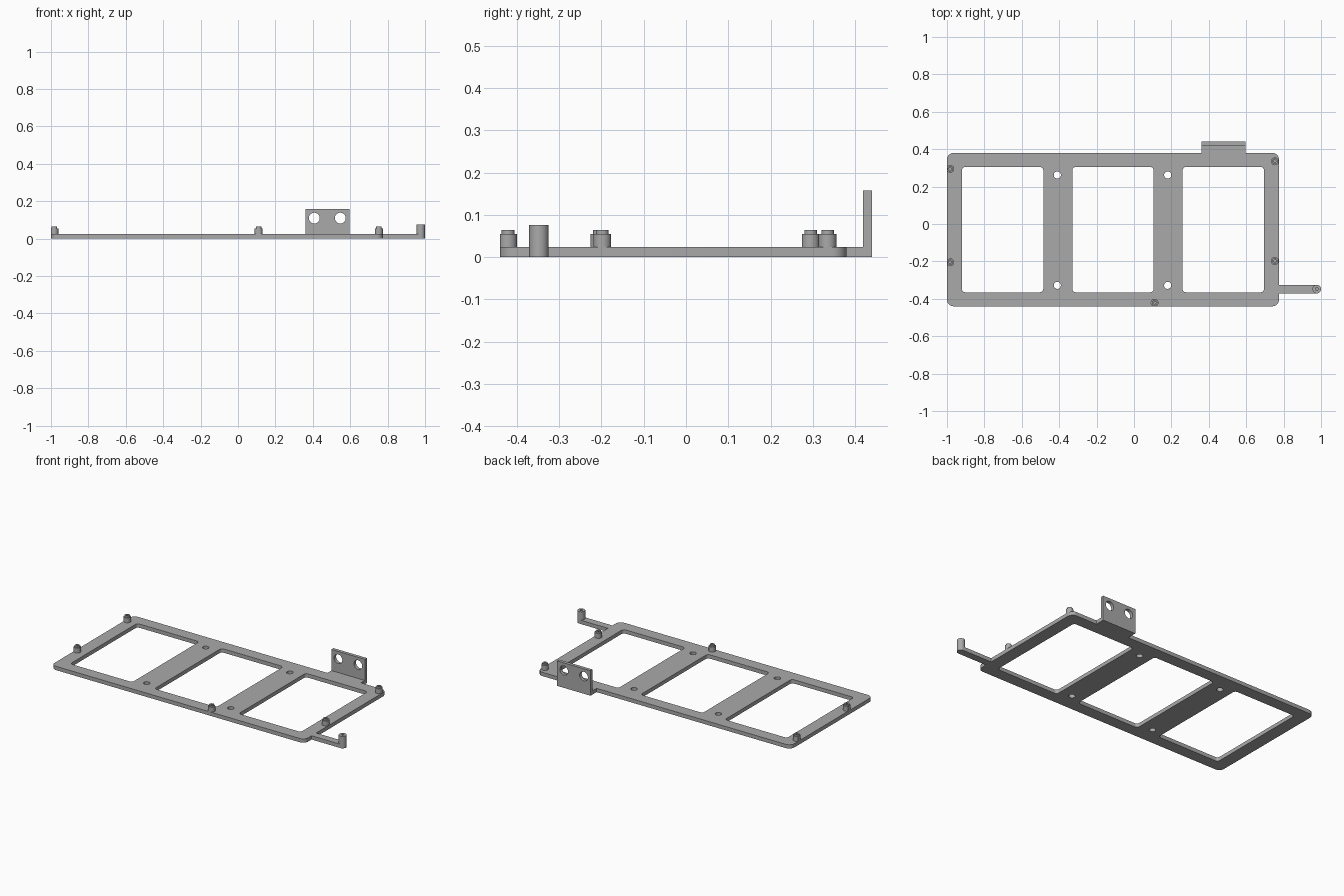
import bpy
import bmesh
from math import pi, cos, sin, radians
from mathutils import Matrix

cube = bpy.data.objects.get("Cube")
if cube:
    bpy.data.objects.remove(cube, do_unlink=True)

grey = bpy.data.materials.new("plain grey")
grey.use_nodes = True
grey.diffuse_color = (0.4, 0.4, 0.4, 1)
grey.node_tree.nodes["Principled BSDF"].inputs["Base Color"].default_value = (0.4, 0.4, 0.4, 1)

LEFT, RIGHT, FRONT, BACK = -1.0, 0.775, -0.44, 0.38
THICK = 0.024


def arc(x, y, r, start=0, sweep=360, n=24):
    count = n if sweep == 360 else n + 1
    return [(x + r * cos(radians(start + sweep * i / n)),
             y + r * sin(radians(start + sweep * i / n))) for i in range(count)]


def rounded(x0, x1, y0, y1, r):
    return (arc(x0 + r, y0 + r, r, 180, 90, 6) + arc(x1 - r, y0 + r, r, 270, 90, 6)
            + arc(x1 - r, y1 - r, r, 0, 90, 6) + arc(x0 + r, y1 - r, r, 90, 90, 6))


def slab(name, loops, low, high, upright=False):
    """Extrude an outline with holes, flat (along z) or upright (along y)."""
    curve = bpy.data.curves.new(name, "CURVE")
    curve.dimensions = "2D"
    curve.fill_mode = "BOTH"
    curve.extrude = (high - low) / 2
    for loop in loops:
        spline = curve.splines.new("POLY")
        spline.points.add(len(loop) - 1)
        for point, (x, y) in zip(spline.points, loop):
            point.co = (x, y, 0, 1)
        spline.use_cyclic_u = True
    temp = bpy.data.objects.new(name + " outline", curve)
    bpy.context.collection.objects.link(temp)
    graph = bpy.context.evaluated_depsgraph_get()
    mesh = bpy.data.meshes.new_from_object(temp.evaluated_get(graph))
    bpy.data.objects.remove(temp, do_unlink=True)
    mesh.name = name

    middle = (low + high) / 2
    move = Matrix.Translation((0, 0, middle))
    if upright:
        move = Matrix.Translation((0, middle, 0)) @ Matrix.Rotation(pi / 2, 4, "X")
    bm = bmesh.new()
    bm.from_mesh(mesh)
    bmesh.ops.transform(bm, matrix=move, verts=bm.verts)
    bmesh.ops.remove_doubles(bm, verts=bm.verts, dist=0.00005)
    bmesh.ops.recalc_face_normals(bm, faces=bm.faces)
    bm.to_mesh(mesh)
    bm.free()
    mesh.materials.clear()
    mesh.materials.append(grey)
    obj = bpy.data.objects.new(name, mesh)
    bpy.context.collection.objects.link(obj)
    bpy.ops.object.select_all(action="DESELECT")
    obj.select_set(True)
    bpy.context.view_layer.objects.active = obj
    bpy.ops.object.shade_smooth_by_angle(angle=radians(30))
    return obj


# Base frame with the side arm and the rear tab in one outline
r = 0.035
arm_x, arm_y, arm_r = 0.977, -0.348, 0.023
tab_l, tab_r, tab_back = 0.36, 0.595, 0.44
outline = (arc(LEFT + r, FRONT + r, r, 180, 90, 8)
           + arc(RIGHT - r, FRONT + r, r, 270, 90, 8)
           + [(RIGHT, arm_y - arm_r)]
           + arc(arm_x, arm_y, arm_r, -90, 180, 16)
           + [(RIGHT, arm_y + arm_r)]
           + arc(RIGHT - r, BACK - r, r, 0, 90, 8)
           + [(tab_r, BACK), (tab_r, tab_back), (tab_l, tab_back), (tab_l, BACK)]
           + arc(LEFT + r, BACK - r, r, 90, 90, 8))
windows = [rounded(x, x + 0.435, -0.365, 0.305, 0.018) for x in (-0.92, -0.33, 0.26)]
holes = [arc(x, y, 0.019) for x in (-0.41, 0.18) for y in (-0.328, 0.262)]
slab("base_frame", [outline] + windows + holes, 0, THICK)

# Upright rear bracket with two round holes
slab("rear_bracket",
     [[(tab_l, THICK), (tab_r, THICK), (tab_r, 0.158), (tab_l, 0.158)],
      arc(0.408, 0.11, 0.029, n=32), arc(0.547, 0.11, 0.029, n=32)],
     0.419, tab_back, upright=True)


def trimmed(x, y, radius):
    """Circle cut flat where it would overhang the frame."""
    return [(min(max(px, LEFT), RIGHT), max(py, FRONT)) for px, py in arc(x, y, radius)]


# Stepped standoffs with a small screw hole
standoffs = {"back_right": (-0.982, 0.295), "front_right": (-0.982, -0.205),
             "back_left": (0.753, 0.335), "front_left": (0.753, -0.198),
             "front_middle": (0.11, -0.421)}
for name, (x, y) in standoffs.items():
    bore = arc(x, y, 0.007, n=12)
    slab(name + "_standoff", [trimmed(x, y, 0.021), bore], THICK, 0.055)
    slab(name + "_standoff_lip", [trimmed(x, y, 0.015), bore], 0.055, 0.064)

# Tall post on the end of the arm
slab("arm_post", [arc(arm_x, arm_y, arm_r, n=32), arc(arm_x, arm_y, 0.008, n=12)], THICK, 0.076)
